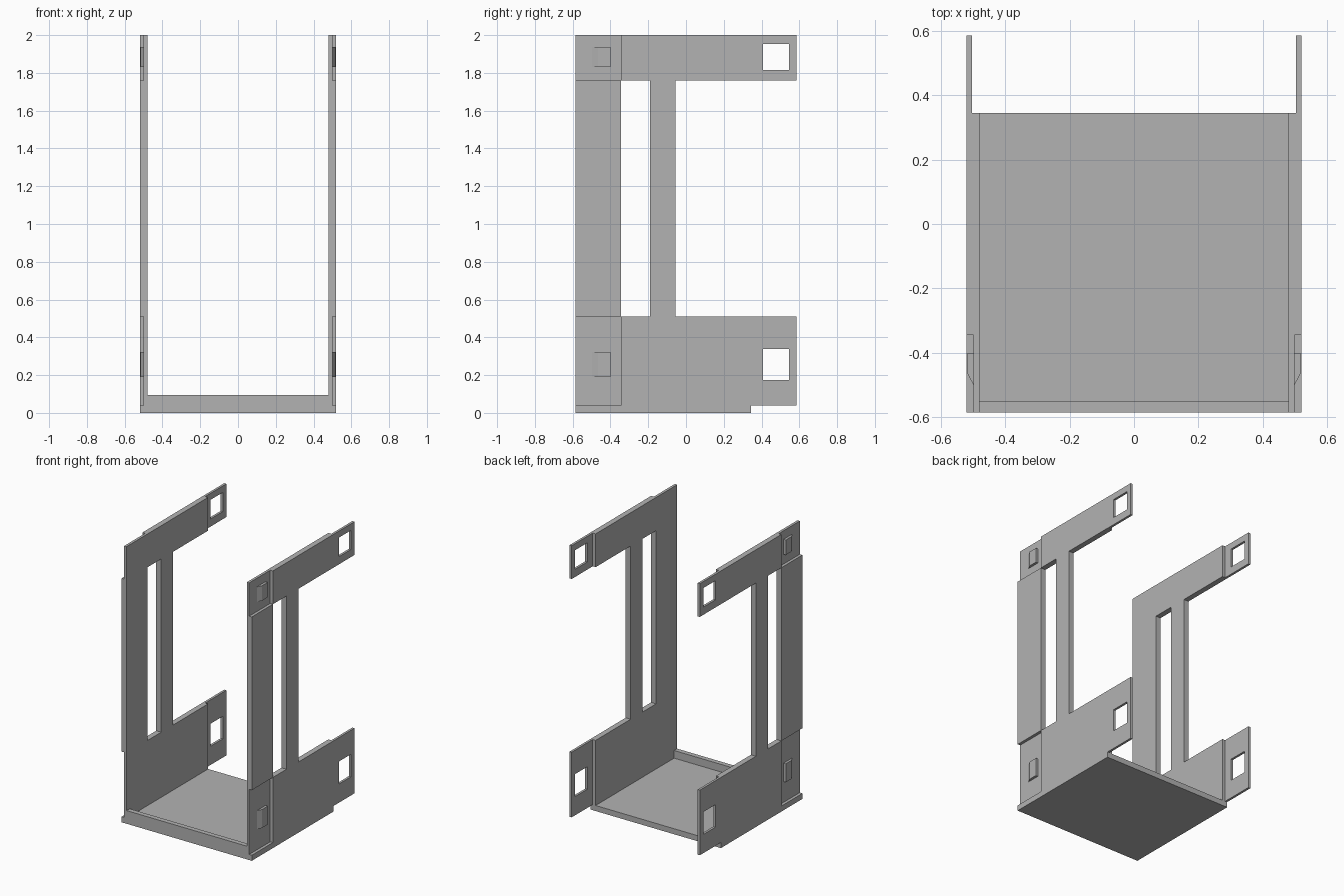
import bpy
import bmesh

cube = bpy.data.objects.get("Cube")
if cube:
    bpy.data.objects.remove(cube, do_unlink=True)

grey = bpy.data.materials.new("mid_grey")
grey.use_nodes = True
colour = (0.448, 0.448, 0.448, 1)
grey.diffuse_color = colour
grey.node_tree.nodes["Principled BSDF"].inputs["Base Color"].default_value = colour

# Main dimensions
OUT, IN = 0.52, 0.48
FRONT, BACK, TAB_END = -0.585, 0.345, 0.585
RECESS_END = -0.345
BASE, LOW, HIGH, TOP = 0.04, 0.51, 1.76, 2.0


def prism(name, points, axis, start, end):
    """Extrude a flat outline along x (outline in y, z) or z (outline in x, y)."""
    def place(a, b, d):
        return (d, a, b) if axis == "x" else (a, b, d)
    bm = bmesh.new()
    face = bm.faces.new([bm.verts.new(place(a, b, start)) for a, b in points])
    ext = bmesh.ops.extrude_face_region(bm, geom=[face])
    moved = [v for v in ext["geom"] if isinstance(v, bmesh.types.BMVert)]
    bmesh.ops.translate(bm, verts=moved, vec=place(0, 0, end - start))
    bmesh.ops.recalc_face_normals(bm, faces=bm.faces)
    mesh = bpy.data.meshes.new(name)
    bm.to_mesh(mesh)
    bm.free()
    obj = bpy.data.objects.new(name, mesh)
    mesh.materials.append(grey)
    bpy.context.collection.objects.link(obj)
    return obj


def box(name, x, y, z):
    outline = [(x[0], y[0]), (x[1], y[0]), (x[1], y[1]), (x[0], y[1])]
    return prism(name, outline, "z", *z)


def apply(obj, mod):
    bpy.context.view_layer.objects.active = obj
    bpy.ops.object.modifier_apply(modifier=mod.name)


def cut(obj, x, y, z):
    cutter = box("cutter", x, y, z)
    mod = obj.modifiers.new("cut", "BOOLEAN")
    mod.operation, mod.solver, mod.object = "DIFFERENCE", "EXACT", cutter
    apply(obj, mod)
    bpy.data.objects.remove(cutter, do_unlink=True)


def mirror(obj):
    apply(obj, obj.modifiers.new("mirror", "MIRROR"))


# Floor plate and front lip
box("floor_plate", (-OUT, OUT), (FRONT, BACK), (0, BASE))
box("front_lip", (-IN, IN), (FRONT, -0.55), (BASE, 0.095))

# Side frame: bracket outline with slot, clip recesses and thin rear tabs
outline = [(FRONT, BASE), (TAB_END, BASE), (TAB_END, LOW), (-0.055, LOW),
           (-0.055, HIGH), (TAB_END, HIGH), (TAB_END, TOP), (FRONT, TOP)]
frame = prism("side_frames", outline, "x", IN, OUT)
cut(frame, (0.4, 0.6), (RECESS_END, -0.19), (LOW, HIGH))
cut(frame, (0.4, 0.503), (BACK, 0.7), (-0.1, 2.1))
for z0, z1 in ((-0.1, LOW), (HIGH, 2.1)):
    cut(frame, (0.499, 0.6), (-0.7, RECESS_END), (z0, z1))
for z0, z1 in ((0.175, 0.337), (1.815, 1.953)):
    cut(frame, (0.4, 0.6), (0.407, 0.545), (z0, z1))
mirror(frame)

# Wedge catches that fit the tab windows
wedge = [(0.498, -0.5), (0.517, -0.465), (0.517, -0.4), (0.498, -0.4)]
for name, z0, z1 in (("lower_catches", 0.19, 0.323), ("upper_catches", 1.83, 1.938)):
    mirror(prism(name, wedge, "z", z0, z1))
